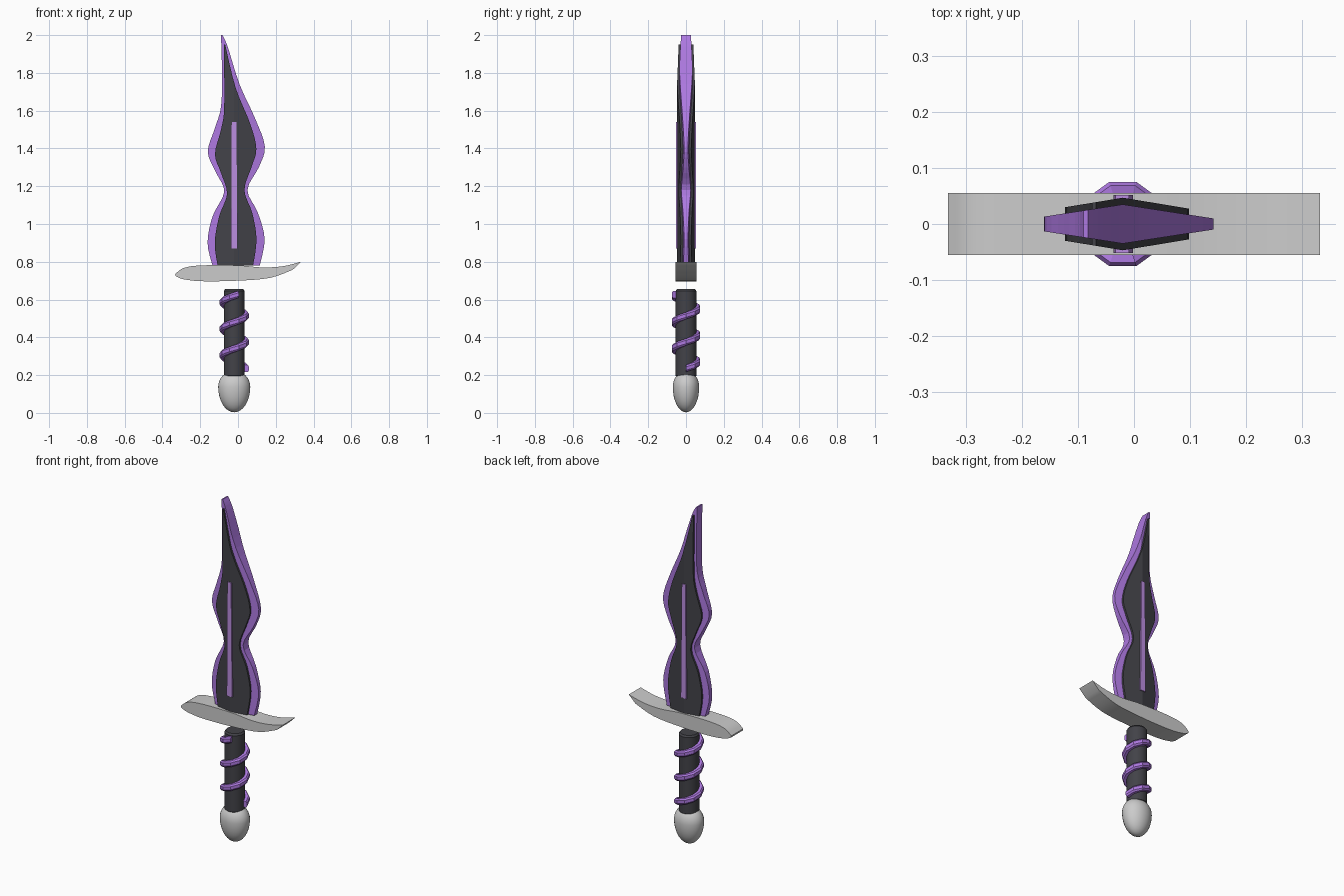
import bpy, bmesh
from math import cos, sin, pi
from mathutils import Vector

if "Cube" in bpy.data.objects:
    bpy.data.objects.remove(bpy.data.objects["Cube"])

CX = -0.02  # centre line of blade and handle


def material(name, rgb):
    m = bpy.data.materials.new(name)
    m.diffuse_color = (*rgb, 1)
    m.use_nodes = True
    m.node_tree.nodes["Principled BSDF"].inputs["Base Color"].default_value = m.diffuse_color
    return m


PURPLE = material("purple", (0.42, 0.19, 0.75))
LILAC = material("lilac", (0.50, 0.27, 0.75))
DARK = material("charcoal", (0.055, 0.055, 0.065))


def finish(bm, name, mat=None):
    bmesh.ops.recalc_face_normals(bm, faces=bm.faces)
    me = bpy.data.meshes.new(name)
    bm.to_mesh(me)
    bm.free()
    ob = bpy.data.objects.new(name, me)
    bpy.context.collection.objects.link(ob)
    if mat:
        me.materials.append(mat)
    return ob


def spline(pts, n=4):
    """Catmull-Rom samples through the points."""
    p = [Vector(q) for q in [pts[0], *pts, pts[-1]]]
    out = []
    for i in range(1, len(p) - 2):
        a, b, c, d = p[i - 1:i + 3]
        for k in range(n):
            t = k / n
            out.append(0.5 * (2 * b + (c - a) * t + (2 * a - 5 * b + 4 * c - d) * t * t
                              + (3 * b - a - 3 * c + d) * t ** 3))
    return out + [p[-1]]


def slab(name, outline, thickness, mat=None, fold=False):
    """Extrude an xz outline through y; thickness(x) gives the half depth."""
    bm = bmesh.new()
    bm.faces.new([bm.verts.new((p[0], 0, p[1])) for p in outline])
    if fold:
        bmesh.ops.bisect_plane(bm, geom=bm.verts[:] + bm.edges[:] + bm.faces[:],
                               plane_co=(CX, 0, 0), plane_no=(1, 0, 0))
    front = bm.verts[:]
    ret = bmesh.ops.extrude_face_region(bm, geom=bm.faces[:], use_keep_orig=True)
    back = [v for v in ret["geom"] if isinstance(v, bmesh.types.BMVert)]
    for vs, s in ((front, -1), (back, 1)):
        for v in vs:
            v.co.y = s * thickness(v.co.x)
    return finish(bm, name, mat)


# Blade: purple edge layer and thicker dark core, both with a raised ridge
edge_l = [(-0.135, 0.78), (-0.161, 0.90), (-0.135, 1.04), (-0.073, 1.17), (-0.115, 1.27),
          (-0.16, 1.38), (-0.125, 1.50), (-0.09, 1.62), (-0.085, 1.80), (-0.09, 2.0)]
edge_r = [(-0.082, 2.0), (-0.055, 1.94), (0.008, 1.74), (0.09, 1.56), (0.142, 1.41),
          (0.11, 1.30), (0.05, 1.18), (0.105, 1.06), (0.141, 0.92), (0.115, 0.78)]
slab("blade_edge", spline(edge_l) + spline(edge_r),
     lambda x: 0.035 - 0.155 * abs(x - CX), PURPLE, True)

core_l = [(-0.108, 0.78), (-0.123, 0.90), (-0.10, 1.04), (-0.058, 1.16), (-0.09, 1.27),
          (-0.122, 1.37), (-0.09, 1.50), (-0.073, 1.62), (-0.075, 1.95)]
core_r = [(-0.068, 1.95), (-0.012, 1.72), (0.065, 1.53), (0.097, 1.40), (0.075, 1.31),
          (0.034, 1.18), (0.075, 1.06), (0.098, 0.92), (0.08, 0.78)]
slab("blade_core", spline(core_l) + spline(core_r),
     lambda x: 0.047 - 0.165 * abs(x - CX), DARK, True)

# Inlay strip running through the core
slab("blade_inlay", [(-0.037, 0.87), (-0.002, 0.87), (-0.009, 1.54), (-0.033, 1.54)],
     lambda x: 0.052, LILAC)

# Curved crossguard
guard_top = [(-0.333, 0.735), (-0.285, 0.768), (-0.19, 0.781), (0.0, 0.781),
             (0.13, 0.77), (0.24, 0.777), (0.333, 0.80)]
guard_low = [(0.29, 0.758), (0.17, 0.715), (0.0, 0.70), (-0.19, 0.697), (-0.29, 0.708),
             (-0.33, 0.724)]
guard = slab("crossguard", spline(guard_top) + spline(guard_low), lambda x: 0.055)

# Grip cylinder with chamfered ends
bm = bmesh.new()
rings = []
N = 24
for r, z in ((0.048, 0.19), (0.055, 0.197), (0.055, 0.645), (0.048, 0.655)):
    rings.append([bm.verts.new((CX + r * cos(2 * pi * i / N), r * sin(2 * pi * i / N), z))
                  for i in range(N)])
for a, b in zip(rings, rings[1:]):
    for i in range(N):
        bm.faces.new((a[i], a[(i + 1) % N], b[(i + 1) % N], b[i]))
bm.faces.new(rings[0])
bm.faces.new(rings[-1])
grip = finish(bm, "grip", DARK)

# Faceted spiral wrap, ten steps per turn
bm = bmesh.new()
prev = first = None
for k in range(29):
    a, z = k * pi / 5, 0.235 + 0.014 * k
    ring = [bm.verts.new((CX + r * cos(a), r * sin(a), z + dz))
            for r, dz in ((0.048, -0.018), (0.072, -0.018), (0.079, -0.009),
                          (0.079, 0.009), (0.072, 0.018), (0.048, 0.018))]
    if prev:
        for i in range(6):
            j = (i + 1) % 6
            bm.faces.new((prev[i], prev[j], ring[j], ring[i]))
    first = first or ring
    prev = ring
bm.faces.new(first)
bm.faces.new(prev)
finish(bm, "grip_wrap", PURPLE)

# Egg-shaped pommel
bm = bmesh.new()
bmesh.ops.create_uvsphere(bm, u_segments=32, v_segments=16, radius=1)
for v in bm.verts:
    h = 0.085 if v.co.z > 0 else 0.135
    v.co = (CX + v.co.x * 0.085, v.co.y * 0.07, 0.138 + v.co.z * h)
for v in bm.verts:
    v.co.z = max(0.0, min(v.co.z, 0.208))
pommel = finish(bm, "pommel")

# Smooth the round parts, keep edges sharp
for ob in (grip, pommel, guard):
    bpy.ops.object.select_all(action='DESELECT')
    ob.select_set(True)
    bpy.context.view_layer.objects.active = ob
    bpy.ops.object.shade_smooth_by_angle(angle=0.6)
